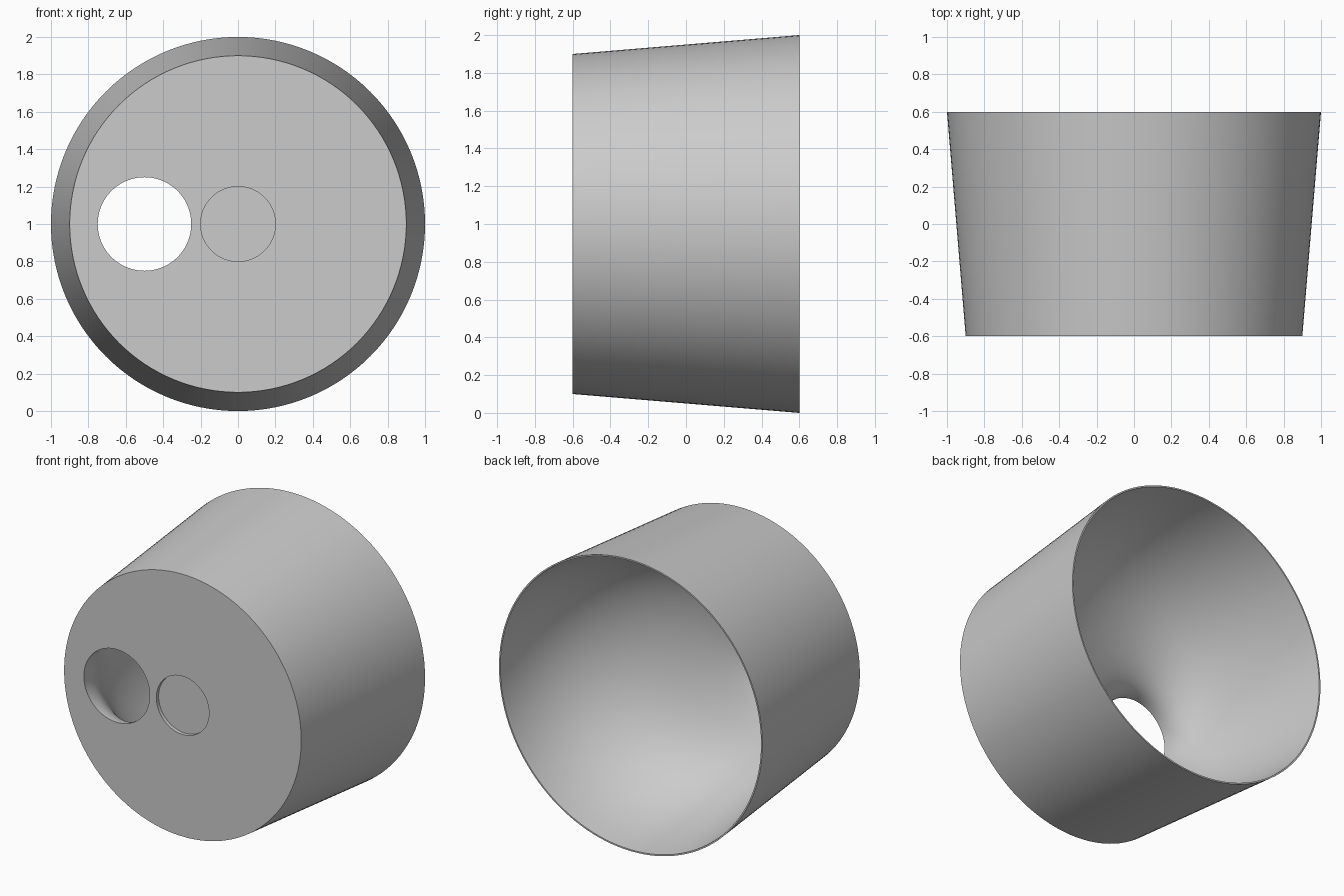
import bpy, bmesh, math

cube = bpy.data.objects.get("Cube")
if cube:
    bpy.data.objects.remove(cube, do_unlink=True)

SEGMENTS = 128
STEPS = 40
FRONT, BACK, MID_Z = -0.6, 0.6, 1.0
DEPTH = BACK - FRONT
HOLE_X, HOLE_R, RIM_R = -0.5, 0.25, 0.99
NECK, WALL = 0.25, 0.9          # how far the bore runs straight at each end
TAPER = 0.1
RECESS_R, RECESS_DEPTH = 0.2, 0.025

grey = bpy.data.materials.new("plain grey")
grey.use_nodes = True
colour = (0.6, 0.6, 0.6, 1)
grey.diffuse_color = colour
grey.node_tree.nodes["Principled BSDF"].inputs["Base Color"].default_value = colour

bm = bmesh.new()


def ring(x, y, radius):
    """Closed circle of vertices facing along y."""
    verts = []
    for i in range(SEGMENTS):
        a = math.tau * i / SEGMENTS
        verts.append(bm.verts.new((x + radius * math.cos(a), y, MID_Z + radius * math.sin(a))))
    return verts


def bridge(a, b):
    for i in range(SEGMENTS):
        j = (i + 1) % SEGMENTS
        bm.faces.new((a[i], a[j], b[j], b[i]))


def loop_edges(verts):
    return [bm.edges.get((verts[i - 1], verts[i])) for i in range(SEGMENTS)]


def bezier(t, p0, p1, p2, p3):
    u = 1 - t
    return u**3 * p0 + 3 * u * u * t * p1 + 3 * u * t * t * p2 + t**3 * p3


# Tapered outer wall
outer_front = ring(0, FRONT, RIM_R + 0.01 - TAPER)
outer_back = ring(0, BACK, RIM_R + 0.01)
bridge(outer_front, outer_back)

# Bowl-like bore: short neck at the offset hole, wall parallel to the outside at the rim
bore = []
for k in range(STEPS + 1):
    t = k / STEPS
    bore.append(ring(bezier(t, HOLE_X, HOLE_X, 0, 0),
                     FRONT + DEPTH * bezier(t, 0, NECK, 1 - WALL, 1),
                     bezier(t, HOLE_R, HOLE_R, RIM_R - TAPER * WALL, RIM_R)))
for a, b in zip(bore, bore[1:]):
    bridge(a, b)

# Thin back rim
bridge(outer_back, bore[-1])

# Shallow round recess in the middle of the front
recess_lip = ring(0, FRONT, RECESS_R)
recess_floor = ring(0, FRONT + RECESS_DEPTH, RECESS_R)
bridge(recess_lip, recess_floor)
bm.faces.new(recess_floor)

# Flat front plate around the hole and the recess
edges = loop_edges(outer_front) + loop_edges(bore[0]) + loop_edges(recess_lip)
bmesh.ops.triangle_fill(bm, edges=edges, use_beauty=True, normal=(0, -1, 0))

bmesh.ops.recalc_face_normals(bm, faces=bm.faces)
mesh = bpy.data.meshes.new("funnel_body")
bm.to_mesh(mesh)
bm.free()
mesh.materials.append(grey)
body = bpy.data.objects.new("funnel_body", mesh)
bpy.context.collection.objects.link(body)

bpy.ops.object.select_all(action="DESELECT")
body.select_set(True)
bpy.context.view_layer.objects.active = body
bpy.ops.object.shade_smooth_by_angle(angle=math.radians(30))
